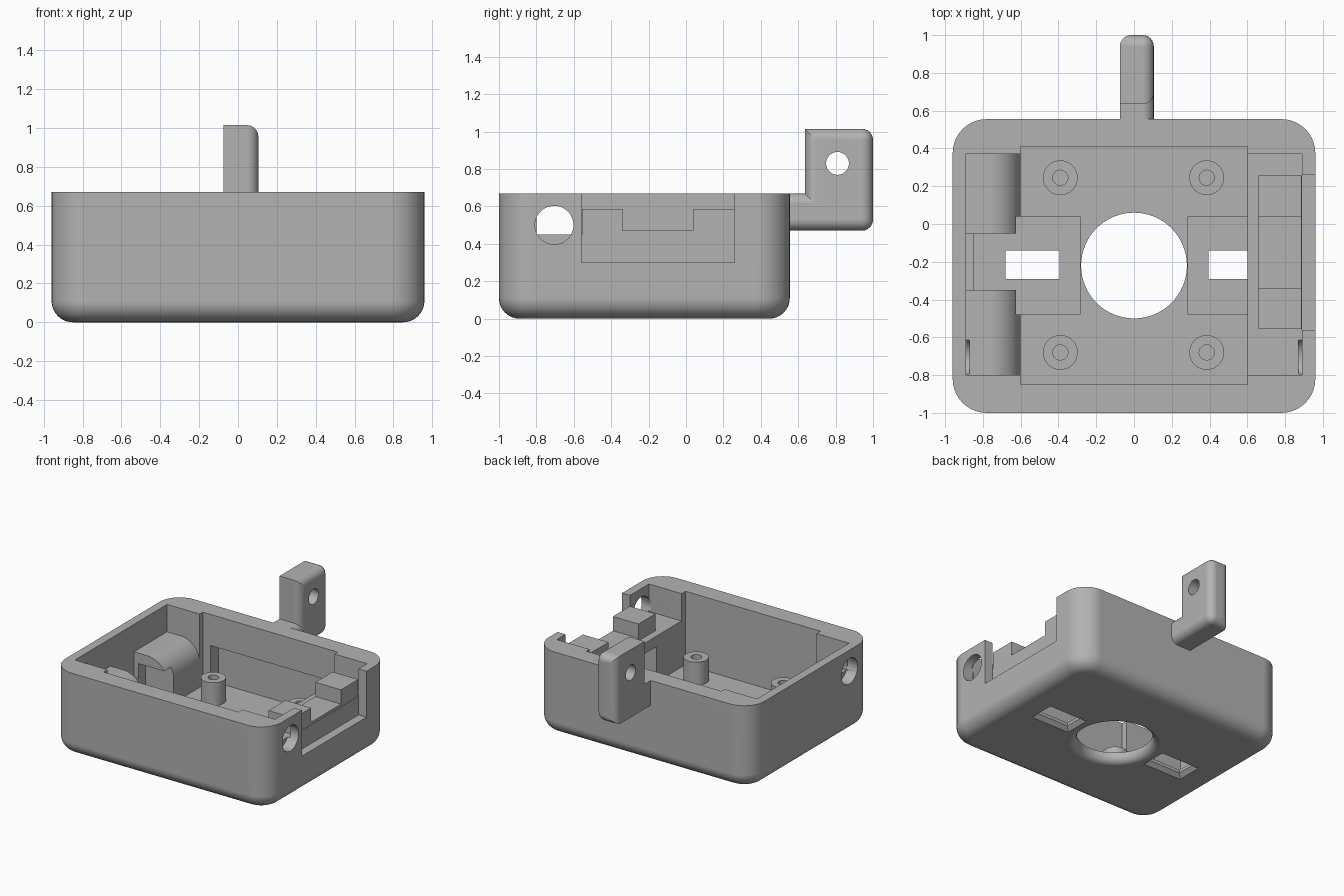
import bpy, bmesh
from math import sin, cos, pi, tau

if "Cube" in bpy.data.objects:
    bpy.data.objects.remove(bpy.data.objects["Cube"], do_unlink=True)

grey = bpy.data.materials.new("plain grey")
grey.use_nodes = True
GREY = (0.45, 0.45, 0.45, 1)
grey.diffuse_color = GREY
grey.node_tree.nodes["Principled BSDF"].inputs["Base Color"].default_value = GREY


# --- helpers ---
def finish(name, bm):
    bmesh.ops.recalc_face_normals(bm, faces=bm.faces)
    me = bpy.data.meshes.new(name)
    bm.to_mesh(me)
    bm.free()
    me.materials.append(grey)
    ob = bpy.data.objects.new(name, me)
    bpy.context.collection.objects.link(ob)
    return ob


def loft_bm(rings):
    """Skin a stack of equal rings and cap both ends."""
    bm = bmesh.new()
    rows = [[bm.verts.new(p) for p in ring] for ring in rings]
    n = len(rows[0])
    for a, b in zip(rows, rows[1:]):
        for i in range(n):
            j = (i + 1) % n
            bm.faces.new((a[i], a[j], b[j], b[i]))
    bm.faces.new(rows[0])
    bm.faces.new(rows[-1])
    bmesh.ops.recalc_face_normals(bm, faces=bm.faces)
    return bm


def loft(name, rings):
    return finish(name, loft_bm(rings))


def rect(x0, x1, y0, y1, z, grow=0):
    x0, x1, y0, y1 = x0 - grow, x1 + grow, y0 - grow, y1 + grow
    return [(x0, y0, z), (x1, y0, z), (x1, y1, z), (x0, y1, z)]


def box(name, x0, x1, y0, y1, z0, z1):
    return loft(name, [rect(x0, x1, y0, y1, z0), rect(x0, x1, y0, y1, z1)])


def lathe(name, x, y, profile, n=64):
    return loft(name, [[(x + r * cos(tau * i / n), y + r * sin(tau * i / n), z)
                        for i in range(n)] for r, z in profile])


def rod_x(name, x0, x1, y, z, r, n=48):
    return loft(name, [[(x, y + r * cos(tau * i / n), z + r * sin(tau * i / n))
                        for i in range(n)] for x in (x0, x1)])


def cut(ob, *cutters):
    bpy.context.view_layer.objects.active = ob
    for c in cutters:
        mod = ob.modifiers.new("cut", 'BOOLEAN')
        mod.operation, mod.solver, mod.object = 'DIFFERENCE', 'EXACT', c
        bpy.ops.object.modifier_apply(modifier=mod.name)
        bpy.data.objects.remove(c, do_unlink=True)


def bevel(bm, edges, width, segments):
    bmesh.ops.bevel(bm, geom=edges, offset=width, offset_type='OFFSET',
                    segments=segments, profile=0.5, affect='EDGES')


parts = []
FLOOR = 0.08
SHELF = 0.45

# --- housing: rounded tray ---
bm = loft_bm([rect(-0.96, 0.96, -1, 0.555, 0), rect(-0.96, 0.96, -1, 0.555, 0.67)])
bevel(bm, [e for e in bm.edges if abs(e.verts[0].co.z - e.verts[1].co.z) > 0.5], 0.18, 10)
bevel(bm, [e for e in bm.edges if all(v.co.z < 0.001 for v in e.verts)], 0.11, 8)
housing = finish("housing", bm)
parts.append(housing)

# Main well, left bay, and the shallow right bay that leaves a shelf
cut(housing,
    box("well", -0.6, 0.6, -0.85, 0.41, FLOOR, 1),
    box("left_bay", -0.89, -0.5, -0.8, 0.37, FLOOR, 1),
    box("right_bay", 0.5, 0.89, -0.8, 0.37, SHELF, 1),
    box("back_recess", -0.53, 0.55, 0.3, 0.51, FLOOR, 0.42),
    box("wall_notch", 0.89, 1.1, -0.56, 0.26, 0.3, 1))

# Floor pockets running under the shelf, with flared slots through the bottom
for s in (-1, 1):
    px = sorted((s * 0.285, s * 0.85))
    sx = sorted((s * 0.395, s * 0.68))
    cut(housing,
        box("pocket", *px, -0.48, 0.04, 0.055, 0.365),
        loft("slot", [rect(*sx, -0.29, -0.14, z, g)
                      for z, g in ((-0.02, 0.05), (0.03, 0), (0.2, 0))]),
        rod_x("side_hole", s * 0.87, s * 1.1, -0.705, 0.5, 0.103))

# Central opening with a rounded lower lip
lip = [(0.34 - 0.06 * cos(a), 0.06 - 0.06 * sin(a))
       for a in [pi / 2 * (1 - k / 6) for k in range(7)]]
cut(housing, lathe("opening", 0, -0.22, [(0.34, -0.1)] + lip + [(0.28, 0.3)]))

# --- screw posts ---
for x in (-0.39, 0.385):
    for y in (-0.68, 0.245):
        post = lathe("screw_post", x, y, [(0.092, FLOOR - 0.01), (0.092, 0.265)], 40)
        cut(post, lathe("bore", x, y, [(0.04, 0.1), (0.04, 0.4)], 32))
        parts.append(post)

# --- left supports: blocks with a rounded inner shoulder ---
R = 0.17
shoulder = [(-0.9, FLOOR - 0.01), (-0.6, FLOOR - 0.01)]
shoulder += [(-0.6 - R + R * cos(pi / 2 * k / 8), SHELF - R + R * sin(pi / 2 * k / 8))
             for k in range(9)] + [(-0.9, SHELF)]
for name, y0, y1 in (("front_support", -0.81, -0.35), ("back_support", -0.05, 0.38)):
    block = loft(name, [[(x, y, z) for x, z in shoulder] for y in (y0, y1)])
    cut(block, box("tunnel", -0.85, -0.5, -0.48, 0.04, 0, 0.365))
    if name == "front_support":
        cut(block, rod_x("hole_end", -1, -0.87, -0.705, 0.5, 0.103))
    parts.append(block)
parts.append(box("support_web", -0.9, -0.85, -0.36, -0.04, FLOOR - 0.01, 0.25))

# --- connector cradle on the right shelf ---
cradle = [(-0.555, 0.4), (0.258, 0.4), (0.258, 0.585), (0.04, 0.585),
          (0.04, 0.47), (-0.34, 0.47), (-0.34, 0.585), (-0.555, 0.585)]
parts.append(loft("connector_cradle", [[(x, y, z) for y, z in cradle] for x in (0.66, 0.888)]))

# --- back hinge lug: L-shaped, softened on its outer edges ---
lug = [(0.5, 0.47), (1, 0.47), (1, 1.015), (0.635, 1.015), (0.635, 0.67), (0.5, 0.67)]
bm = loft_bm([[(x, y, z) for y, z in lug] for x in (-0.075, 0.105)])
soft = []
for e in bm.edges:
    mid = (e.verts[0].co + e.verts[1].co) / 2
    if mid.y > 0.52 and (mid.x > 0.1 or mid.y > 0.99):
        soft.append(e)
bevel(bm, soft, 0.06, 6)
hinge_lug = finish("hinge_lug", bm)
cut(hinge_lug, rod_x("pin_hole", -0.3, 0.3, 0.81, 0.83, 0.061))
parts.append(hinge_lug)

# --- shading ---
for ob in parts:
    bpy.ops.object.select_all(action='DESELECT')
    ob.select_set(True)
    bpy.context.view_layer.objects.active = ob
    bpy.ops.object.shade_smooth_by_angle(angle=pi / 6)
    mod = ob.modifiers.new("even_normals", 'WEIGHTED_NORMAL')
    mod.keep_sharp = True
